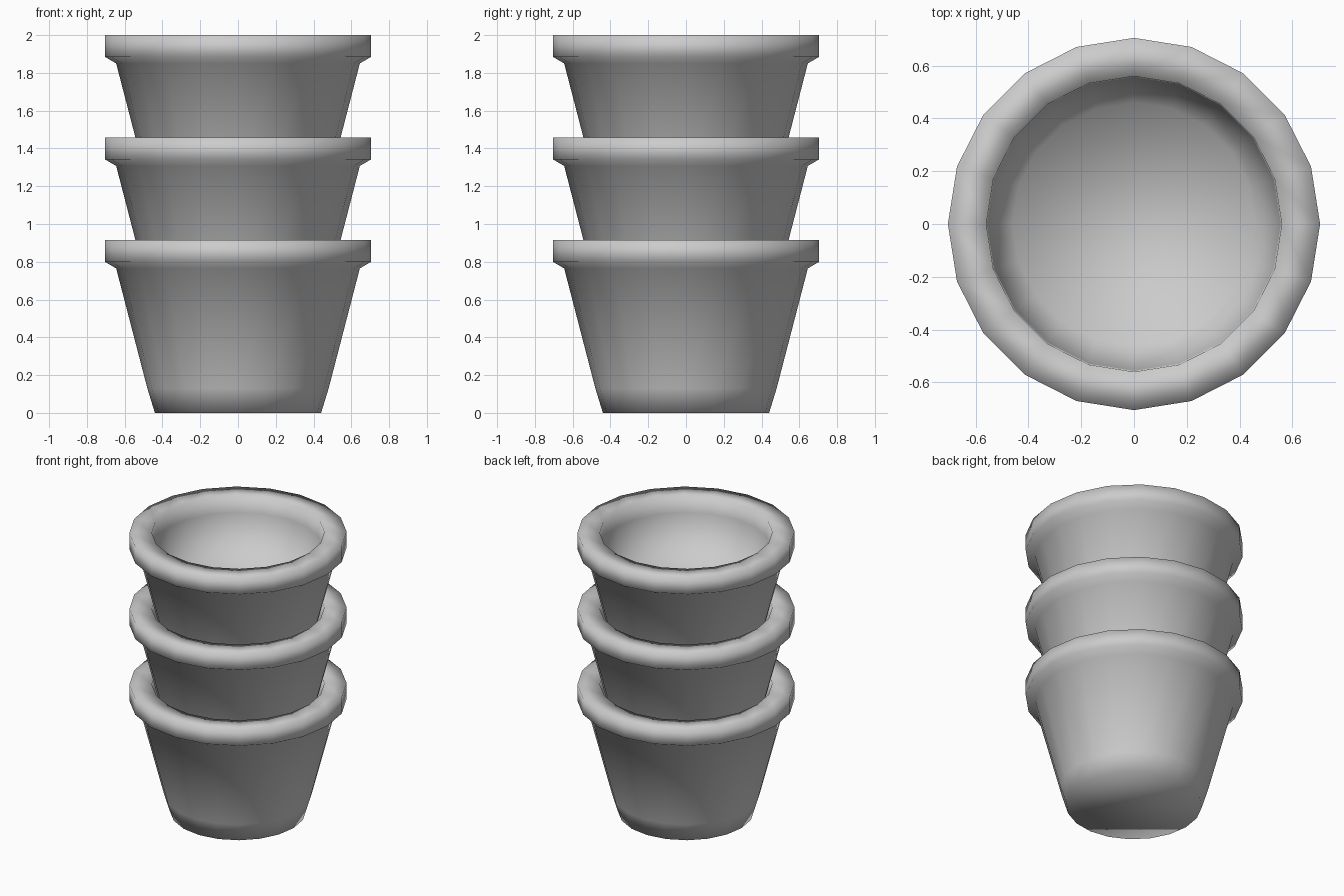
import bpy, bmesh, math

cube = bpy.data.objects.get("Cube")
if cube:
    bpy.data.objects.remove(cube, do_unlink=True)

# One plain grey for every pot
grey = bpy.data.materials.new("plain grey")
grey.use_nodes = True
colour = (0.6, 0.6, 0.6, 1)
grey.diffuse_color = colour
grey.node_tree.nodes["Principled BSDF"].inputs["Base Color"].default_value = colour

SIDES = 20
# (radius, height): base, chamfer, wall, rim lip, rim, mouth, inner wall, inner floor
PROFILE = [(0.44, 0), (0.48, 0.13), (0.645, 0.765), (0.705, 0.8), (0.705, 0.915),
           (0.56, 0.915), (0.555, 0.8), (0.46, 0.543)]


def make_pot(name, base_z):
    bm = bmesh.new()
    rings = []
    for r, z in PROFILE:
        angles = [math.tau * i / SIDES for i in range(SIDES)]
        rings.append([bm.verts.new((r * math.cos(a), r * math.sin(a), z)) for a in angles])
    # Walls between neighbouring rings
    for low, high in zip(rings, rings[1:]):
        for i in range(SIDES):
            j = (i + 1) % SIDES
            bm.faces.new((low[i], low[j], high[j], high[i]))
    # Underside and inner floor
    bm.faces.new(rings[0][::-1])
    bm.faces.new(rings[-1])
    for face in bm.faces:
        face.smooth = True
    mesh = bpy.data.meshes.new(name)
    bm.to_mesh(mesh)
    bm.free()
    mesh.materials.append(grey)
    pot = bpy.data.objects.new(name, mesh)
    pot.location.z = base_z
    bpy.context.collection.objects.link(pot)


# Three pots nested in a stack
for level, name in enumerate(("bottom_pot", "middle_pot", "top_pot")):
    make_pot(name, level * 0.5425)
